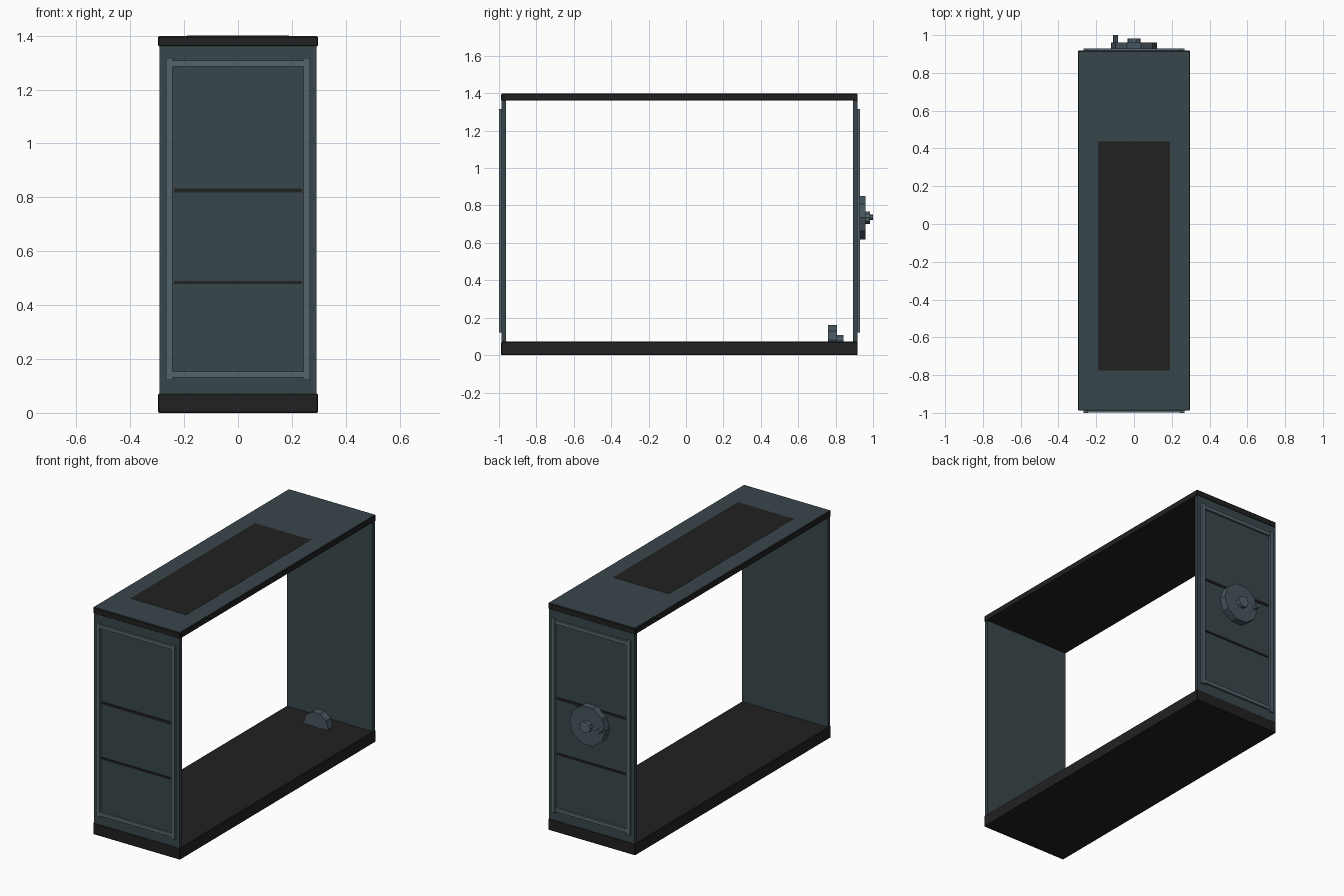
import bpy, math

if "Cube" in bpy.data.objects:
    bpy.data.objects.remove(bpy.data.objects["Cube"])


def lin(c):
    c /= 255
    return c / 12.92 if c <= 0.04045 else ((c + 0.055) / 1.055) ** 2.4


def material(name, r, g, b):
    m = bpy.data.materials.new(name)
    m.diffuse_color = (lin(r), lin(g), lin(b), 1)
    m.use_nodes = True
    m.node_tree.nodes["Principled BSDF"].inputs["Base Color"].default_value = m.diffuse_color
    return m


SLATE = material("slate panel", 57, 70, 75)
BLACK = material("near black", 33, 33, 33)
TRIM = material("light slate trim", 84, 100, 109)
WHEEL = material("wheel slate", 70, 85, 93)


def box(name, x, y, z, mat, bevel=0):
    """Box from (min, max) pairs."""
    bpy.ops.mesh.primitive_cube_add(
        size=1, location=[(a + b) / 2 for a, b in (x, y, z)])
    o = bpy.context.object
    o.name = name
    o.scale = [b - a for a, b in (x, y, z)]
    bpy.ops.object.transform_apply(location=False, rotation=False, scale=True)
    o.data.materials.append(mat)
    if bevel:
        m = o.modifiers.new("edge", 'BEVEL')
        m.width, m.segments = bevel, 1
    return o


def disc(name, x, z, y0, y1, r, mat, sides=10):
    """Low-poly cylinder along y with a corner pointing along x."""
    bpy.ops.mesh.primitive_cylinder_add(
        vertices=sides, radius=r, depth=y1 - y0,
        location=(x, (y0 + y1) / 2, z))
    o = bpy.context.object
    o.name = name
    for v in o.data.vertices:
        # stand the cylinder up along y
        px, py, pz = v.co
        v.co = (py, pz, px)
    o.data.materials.append(mat)
    return o


F, B = -0.988, 0.918   # front and back of the body
W = 0.297              # half width

# Plinth and roof
box("base_plinth", (-W, W), (F, B), (0, 0.072), BLACK, 0.004)
box("roof_slab", (-W, W), (F, B), (1.36, 1.398), BLACK, 0.004)
box("roof_skin", (-W + 0.004, W - 0.004), (F + 0.004, B - 0.004), (1.394, 1.399), SLATE)
box("roof_dark_panel", (-0.19, 0.19), (-0.775, 0.437), (1.396, 1.4), BLACK)

# End walls with raised frames and grooves; s is the outward direction
for end, face, s in (("front", F + 0.002, -1), ("back", B - 0.002, 1)):
    def span(inner, outer):
        return tuple(sorted((face + s * inner, face + s * outer)))
    box(end + "_wall", (-0.292, 0.292), span(-0.023, 0), (0.07, 1.362), SLATE)
    for side, sx in (("left", -1), ("right", 1)):
        box(f"{end}_frame_{side}", tuple(sorted((sx * 0.244, sx * 0.268))),
            span(-0.002, 0.014), (0.122, 1.317), TRIM)
    for part, z in (("top", (1.286, 1.308)), ("bottom", (0.131, 0.153))):
        box(f"{end}_frame_{part}", (-0.25, 0.25), span(-0.002, 0.012), z, TRIM)
    for part, z in (("upper", (0.818, 0.833)), ("lower", (0.478, 0.49))):
        box(f"{end}_{part}_groove", (-0.237, 0.237), span(-0.002, 0.005), z, BLACK)

# Hand wheel on the back wall
disc("hand_wheel", 0, 0.735, 0.914, 0.96, 0.122, WHEEL)
disc("hand_wheel_hub", 0, 0.735, 0.955, 0.983, 0.035, TRIM)
disc("hand_wheel_grip", -0.097, 0.737, 0.955, 1.0, 0.0135, TRIM, 8)

# Small roller half sunk in the plinth
disc("floor_roller", 0, 0.08, 0.758, 0.806, 0.084, WHEEL)
disc("floor_roller_hub", 0, 0.08, 0.80, 0.843, 0.029, TRIM)
